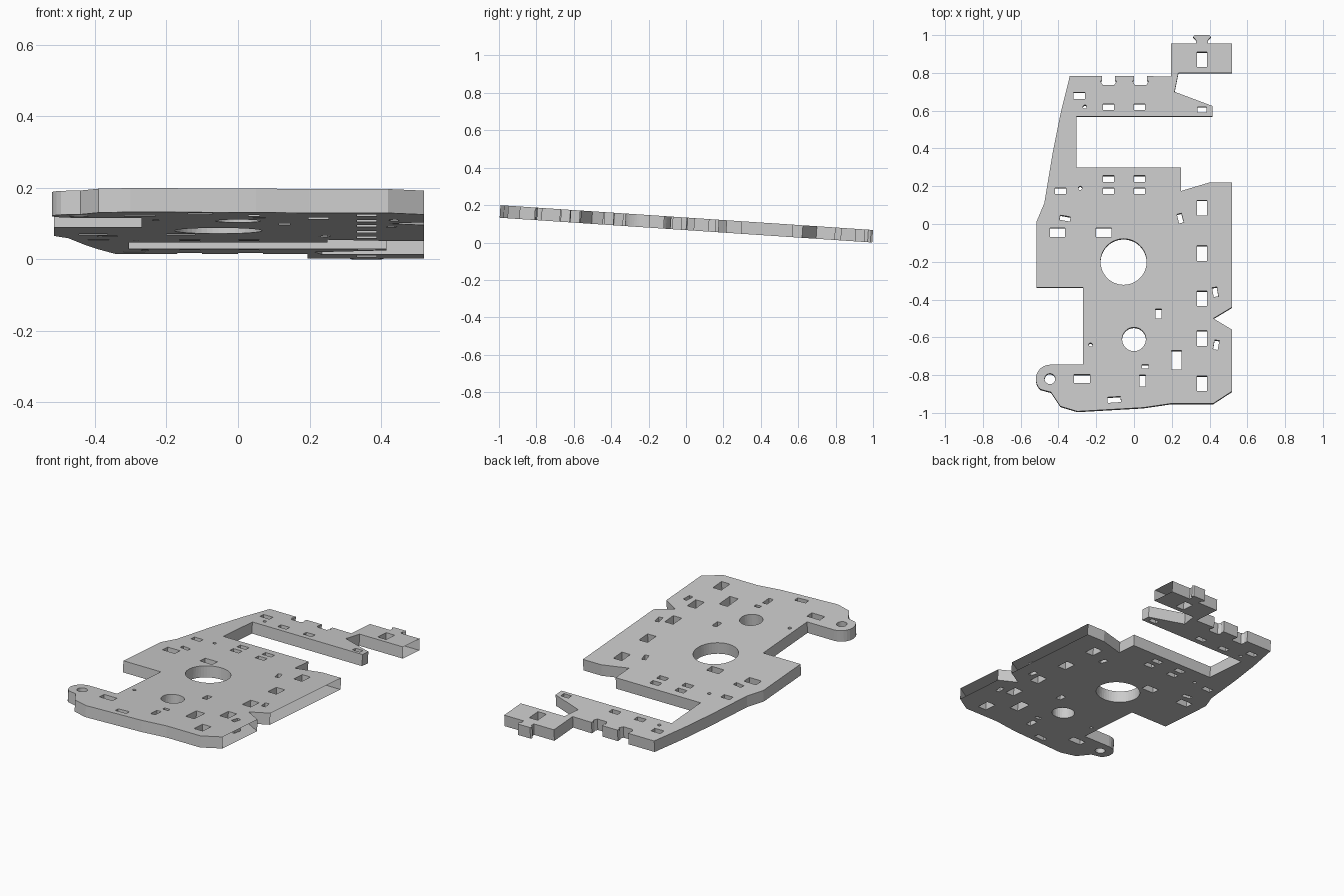
import bpy
import bmesh
from math import radians, cos, sin
from mathutils import Vector, Matrix

default_cube = bpy.data.objects.get("Cube")
if default_cube:
    bpy.data.objects.remove(default_cube, do_unlink=True)

SLOPE = 0.0665
THICKNESS = 0.067
RIGHT_EDGE = 0.52


def make_material(name, colour):
    material = bpy.data.materials.new(name)
    material.use_nodes = True
    material.diffuse_color = colour
    shader = material.node_tree.nodes["Principled BSDF"]
    shader.inputs["Base Color"].default_value = colour
    return material


def arc(centre_x, centre_y, radius, start=0, sweep=360, steps=32):
    """Points along a circular arc; a full circle leaves out the repeated end."""
    count = steps if sweep == 360 else steps + 1
    angles = [radians(start + sweep * i / steps) for i in range(count)]
    return [(centre_x + radius * cos(a), centre_y + radius * sin(a)) for a in angles]


def slot(centre_x, centre_y, width, height, turn=0):
    """Corners of a rectangular slot, turned about its centre."""
    spin = Matrix.Rotation(radians(turn), 2)
    corners = []
    for side_x, side_y in ((-1, -1), (1, -1), (1, 1), (-1, 1)):
        corner = spin @ Vector((side_x * width / 2, side_y * height / 2))
        corners.append((centre_x + corner.x, centre_y + corner.y))
    return corners


def edge_notch(centre_x, top):
    """Undercut notch in the back edge, listed from left to right."""
    left = [(-.035, 0), (-.035, -.025), (-.043, -.025), (-.03, -.048)]
    right = [(-x, y) for x, y in reversed(left)]
    return [(centre_x + x, top + y) for x, y in left + right]


def back_tab(centre_x, base):
    """Flared tab on the back edge, listed from left to right."""
    left = [(-.033, 0), (-.033, .02), (-.047, .035), (-.04, .045)]
    right = [(-x, y) for x, y in reversed(left)]
    return [(centre_x + x, base + y) for x, y in left + right]


# Outer outline, clockwise from the front edge
outline = [(.2, -.95), (.05, -.972), (-.3, -.992), (-.39, -.965), (-.44, -.89)]
outline += arc(-.445, -.82, .075, start=228, sweep=-138, steps=10)
outline += [(-.27, -.745), (-.27, -.335), (-.515, -.335), (-.515, .015),
            (-.475, .11), (-.43, .38), (-.39, .58), (-.34, .783)]
outline += edge_notch(-.135, .783) + edge_notch(.035, .783)
outline += [(.195, .78), (.195, .955)]
outline += back_tab(.36, .955)
outline += [(RIGHT_EDGE, .955), (RIGHT_EDGE, .8), (.235, .8), (.215, .7),
            (.415, .625), (.415, .57), (-.305, .57), (-.305, .3), (.25, .3),
            (.25, .175), (.4, .22), (RIGHT_EDGE, .22), (RIGHT_EDGE, -.44),
            (.42, -.5), (RIGHT_EDGE, -.56), (RIGHT_EDGE, -.885), (.42, -.95)]

# Round holes
holes = [arc(-.055, -.2, .122, steps=48), arc(0, -.61, .063), arc(-.445, -.82, .028)]
holes += [arc(x, y, .01, steps=12) for x, y in ((-.26, .62), (-.285, .19), (-.23, -.64))]

# Column of slots along the right edge
holes += [slot(.36, y, .055, .08) for y in (.87, .085, -.155, -.395, -.605, -.845)]

# Small paired slots towards the back
holes += [slot(x, y, .058, .033) for x in (-.135, .03) for y in (.62, .24, .175)]
holes += [slot(-.39, .175, .058, .033), slot(-.29, .68, .06, .035),
          slot(.36, .605, .05, .03)]

# Wide slots, slanted slots and odd sizes
holes += [slot(x, -.045, .08, .05) for x in (-.405, -.16)]
holes += [slot(.245, .03, .025, .05, 15), slot(.43, -.36, .025, .05, 10),
          slot(.435, -.64, .025, .05, -10), slot(-.365, .03, .055, .025, -10),
          slot(-.105, -.93, .07, .03, 4)]
holes += [slot(.13, -.475, .03, .05), slot(.225, -.72, .055, .1),
          slot(.06, -.755, .035, .02), slot(.045, -.83, .03, .06),
          slot(-.275, -.82, .085, .045)]


def add_loop(mesh, points):
    verts = [mesh.verts.new((x, y, 0)) for x, y in points]
    for i, vert in enumerate(verts):
        mesh.edges.new((vert, verts[i - 1]))


# Flat sheet with every hole left open
bm = bmesh.new()
for loop in [outline] + holes:
    add_loop(bm, loop)
bmesh.ops.triangle_fill(bm, use_beauty=True, use_dissolve=False,
                        edges=bm.edges[:], normal=(0, 0, 1))

# Slope the sheet down towards the back, then thicken it downwards
for vert in bm.verts:
    vert.co.z = 2 * SLOPE + THICKNESS - SLOPE * (vert.co.y + 1)
down = Vector((0, -SLOPE, -1)).normalized() * THICKNESS
result = bmesh.ops.extrude_face_region(bm, geom=bm.faces[:], use_keep_orig=True)
lower = [item for item in result["geom"] if isinstance(item, bmesh.types.BMVert)]
bmesh.ops.translate(bm, verts=lower, vec=down)
bmesh.ops.recalc_face_normals(bm, faces=bm.faces[:])

# The straight right-hand edge is open
open_sides = [face for face in bm.faces
              if all(vert.co.x > RIGHT_EDGE - .001 for vert in face.verts)]
bmesh.ops.delete(bm, geom=open_sides, context="FACES")

data = bpy.data.meshes.new("mounting_plate")
bm.to_mesh(data)
bm.free()
data.materials.append(make_material("light_grey", (.6, .6, .6, 1)))
plate = bpy.data.objects.new("mounting_plate", data)
bpy.context.collection.objects.link(plate)
